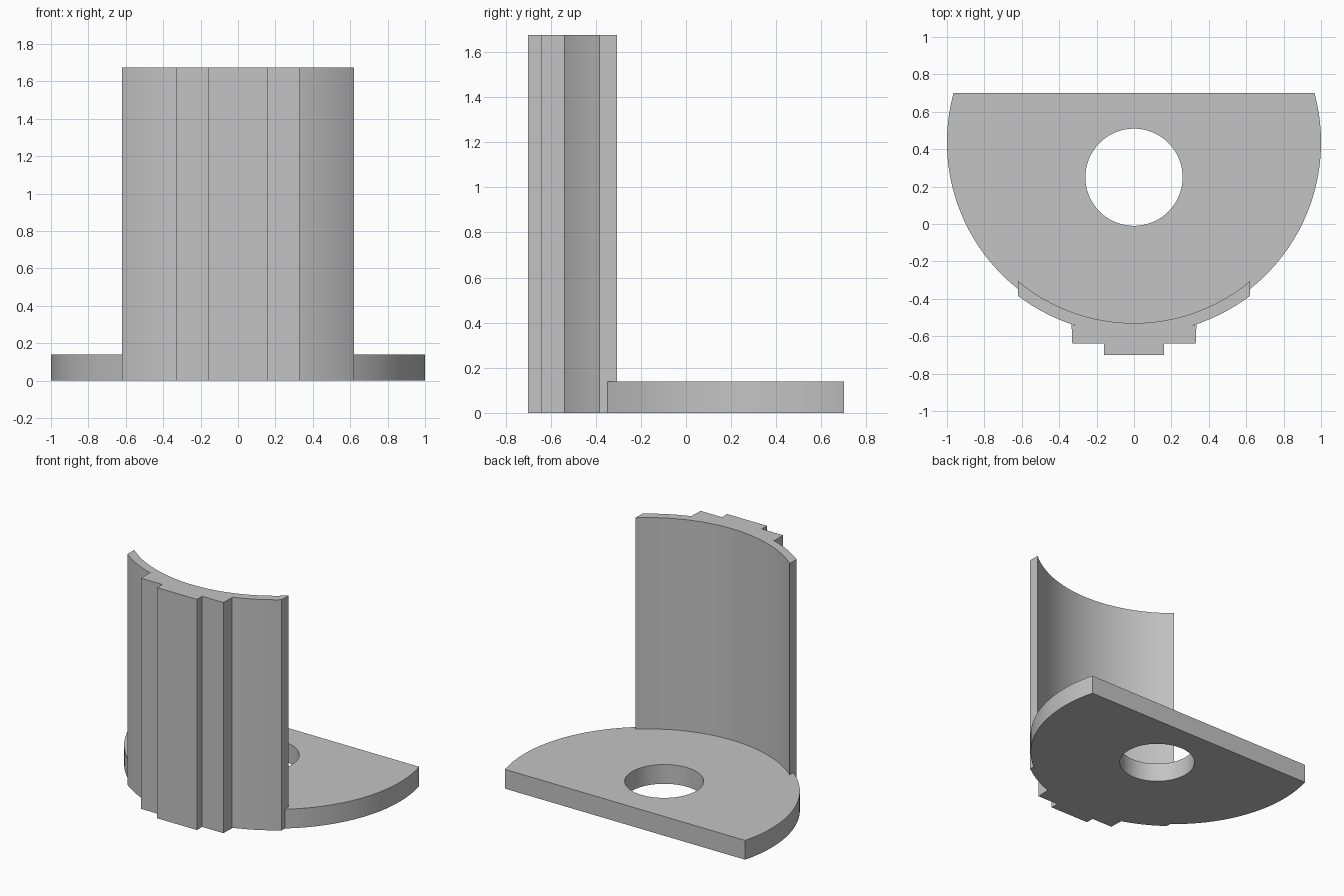
import bpy
import bmesh
from math import sin, cos, asin, pi, radians

cube = bpy.data.objects.get("Cube")
if cube:
    bpy.data.objects.remove(cube)

CENTRE_Y = 0.437     # shared axis of the base rim and the wall
BASE_R, INNER_R, OUTER_R = 1.0, 0.967, 1.029
BACK_Y = 0.70
HALF_WALL = 0.62

grey = bpy.data.materials.new("plain grey")
grey.use_nodes = True
colour = (0.55, 0.55, 0.55, 1.0)
grey.diffuse_color = colour
grey.node_tree.nodes["Principled BSDF"].inputs["Base Color"].default_value = colour


def arc(r, a0, a1, n, cy=CENTRE_Y):
    """Points on an arc; the angle is measured from -y towards +x."""
    steps = [a0 + (a1 - a0) * i / n for i in range(n + 1)]
    return [(r * sin(a), cy - r * cos(a)) for a in steps]


def prism(name, loops, height):
    """Fill closed outlines (the later ones are holes) and raise them from z = 0."""
    bm = bmesh.new()
    for loop in loops:
        verts = [bm.verts.new((x, y, 0)) for x, y in loop]
        for a, b in zip(verts, verts[1:] + verts[:1]):
            bm.edges.new((a, b))
    bmesh.ops.triangle_fill(bm, use_beauty=True, edges=bm.edges[:])
    raised = bmesh.ops.extrude_face_region(bm, geom=bm.faces[:], use_keep_orig=True)
    top = [g for g in raised["geom"] if isinstance(g, bmesh.types.BMVert)]
    bmesh.ops.translate(bm, verts=top, vec=(0, 0, height))
    bmesh.ops.recalc_face_normals(bm, faces=bm.faces[:])
    mesh = bpy.data.meshes.new(name)
    bm.to_mesh(mesh)
    bm.free()
    mesh.materials.append(grey)
    obj = bpy.data.objects.new(name, mesh)
    bpy.context.collection.objects.link(obj)
    bpy.ops.object.select_all(action="DESELECT")
    obj.select_set(True)
    bpy.context.view_layer.objects.active = obj
    bpy.ops.object.shade_smooth_by_angle(angle=radians(20))


inner_a = asin(HALF_WALL / INNER_R)
outer_a = asin(HALF_WALL / OUTER_R)
inner_arc = arc(INNER_R, -inner_a, inner_a, 32)

# Base plate: flat back, round rim stepped in to meet the wall, and a round hole
rim_a = asin(HALF_WALL / BASE_R)
back_a = pi / 2 + asin((BACK_Y - CENTRE_Y) / BASE_R)
right_rim = arc(BASE_R, -back_a, -rim_a, 32)
left_rim = arc(BASE_R, rim_a, back_a, 32)
hole = arc(0.26, 0, 2 * pi, 64, cy=0.25)[:-1]
prism("base_plate", [right_rim + inner_arc + left_rim, hole], 0.14)

# Curved wall with a two-step rib down the front
rib_a = asin(0.31 / OUTER_R)
half_rib = [(0.33, -0.535), (0.33, -0.64), (0.16, -0.64), (0.16, -0.70)]
rib = half_rib + [(-x, y) for x, y in reversed(half_rib)]
outline = (inner_arc + arc(OUTER_R, outer_a, rib_a, 14) + rib
           + arc(OUTER_R, -rib_a, -outer_a, 14))
prism("curved_wall", [outline], 1.675)
